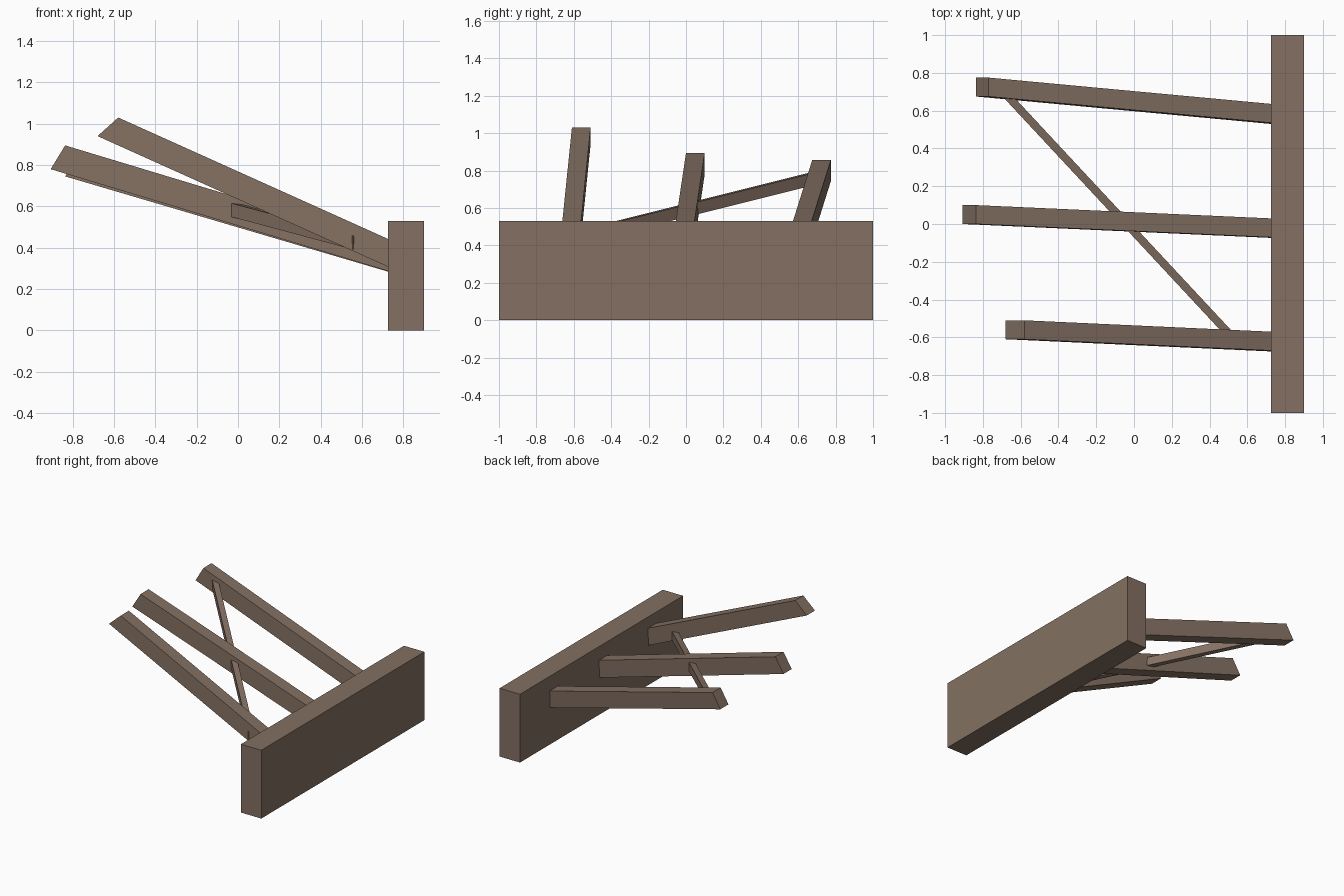
import bpy, bmesh
from mathutils import Vector

if "Cube" in bpy.data.objects:
    bpy.data.objects.remove(bpy.data.objects["Cube"])

wood = bpy.data.materials.new("weathered_wood")
wood.diffuse_color = (0.23, 0.163, 0.123, 1)
wood.use_nodes = True
wood.node_tree.nodes["Principled BSDF"].inputs["Base Color"].default_value = wood.diffuse_color


def prism(name, start, end):
    """Box-like timber joining two four-cornered end faces."""
    bm = bmesh.new()
    a = [bm.verts.new(p) for p in start]
    b = [bm.verts.new(p) for p in end]
    bm.faces.new(a)
    bm.faces.new(b[::-1])
    for i in range(4):
        j = (i + 1) % 4
        bm.faces.new((a[i], b[i], b[j], a[j]))
    bmesh.ops.recalc_face_normals(bm, faces=bm.faces)
    me = bpy.data.meshes.new(name)
    bm.to_mesh(me)
    bm.free()
    me.materials.append(wood)
    ob = bpy.data.objects.new(name, me)
    bpy.context.collection.objects.link(ob)
    return ob


# Upright header plank
X0, X1, H = 0.725, 0.90, 0.53
prism("header_plank",
      [(X0, -1, 0), (X1, -1, 0), (X1, -1, H), (X0, -1, H)],
      [(X0, 1, 0), (X1, 1, 0), (X1, 1, H), (X0, 1, H)])


# Slanted beams: lower and upper end points (x, z), near y, slopes along x
def beam(name, low, high, y, dy, dz, width=0.10):
    start = [(low[0], y, low[1]), (low[0], y + width, low[1]),
             (high[0], y + width, high[1]), (high[0], y, high[1])]
    end = [(X0 + 0.01, p[1] + dy * (X0 + 0.01 - p[0]),
            p[2] + dz * (X0 + 0.01 - p[0])) for p in start]
    prism(name, start, end)


beam("front_beam", (-0.68, 0.94), (-0.58, 1.03), -0.61, -0.046, -0.450)
beam("middle_beam", (-0.907, 0.78), (-0.837, 0.895), 0.0, -0.045, -0.302)
beam("back_beam", (-0.837, 0.745), (-0.77, 0.857), 0.675, -0.093, -0.295)

# Diagonal brace threaded through the beams
p, q = Vector((-0.70, 0.71, 0.765)), Vector((0.572, -0.655, 0.424))
d = q - p
side = Vector((-d.y, d.x, 0)).normalized() * 0.021
up = Vector((0, 0, 0.033))
ring = [-side - up, side - up, side + up, -side + up]
prism("diagonal_brace", [p + r for r in ring], [q + r for r in ring])
